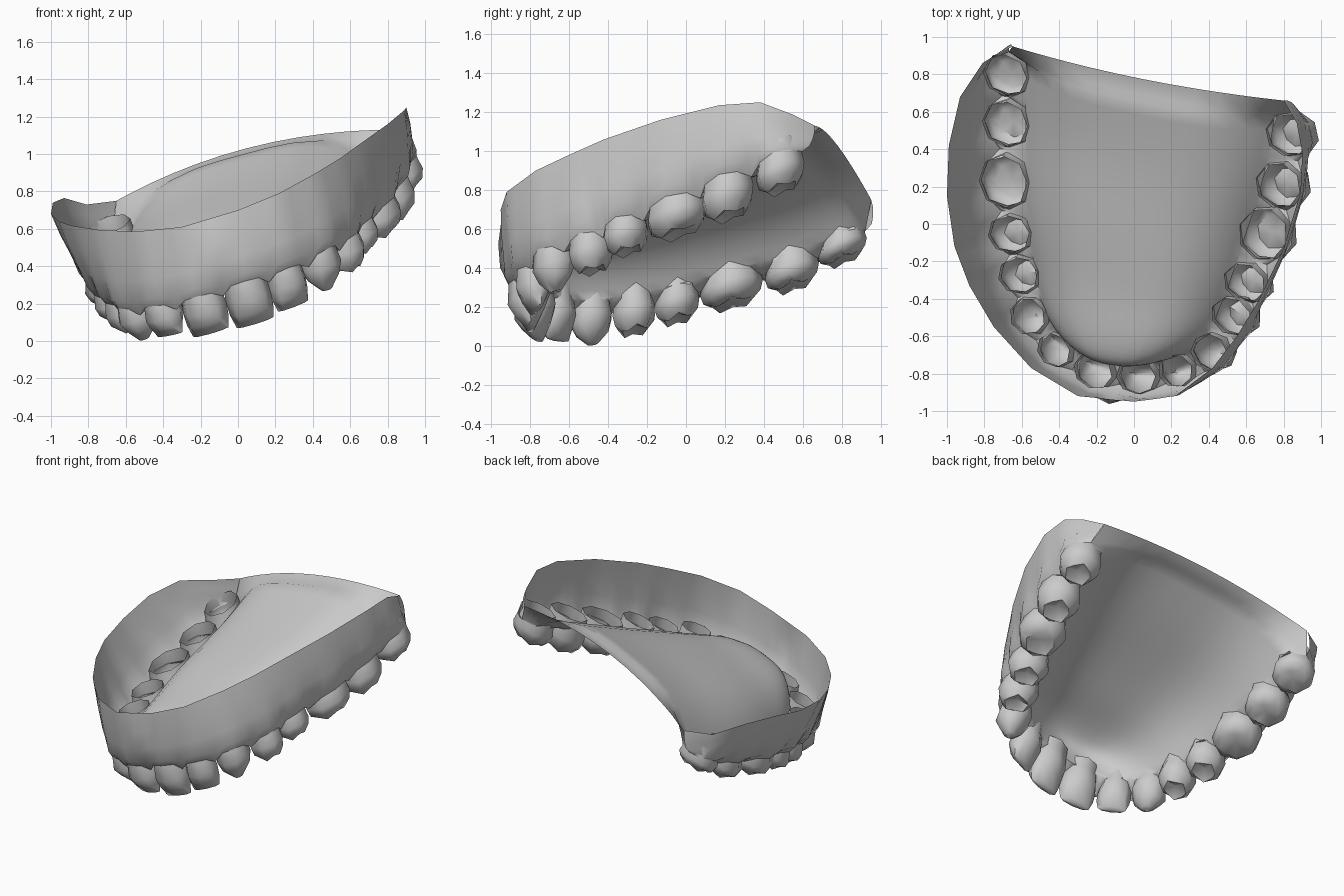
import bpy, bmesh
from math import sin, cos, pi, radians, exp
from mathutils import Vector as V

if "Cube" in bpy.data.objects:
    bpy.data.objects.remove(bpy.data.objects["Cube"])

UP = V((-.29, -.30, .91)).normalized()      # normal of the tilted bite plane
DOWN = V((.25, .06, -.95)).normalized()     # crown direction

# Eight tooth pairs as one arch, back left -> front -> back right: neck x, y, z, tip z
NECK = [(-.67, .80, .54, .44), (-.67, .54, .43, .30), (-.68, .23, .35, .21), (-.65, -.05, .27, .13),
        (-.60, -.27, .23, .07), (-.55, -.49, .20, .015), (-.41, -.67, .21, .03), (-.20, -.78, .26, .04),
        (.03, -.81, .335, .09), (.24, -.78, .395, .18), (.42, -.68, .485, .28), (.54, -.49, .55, .38),
        (.61, -.31, .63, .48), (.71, -.05, .73, .57), (.79, .21, .84, .66), (.84, .48, .95, .80)]
# Kind, half width, half depth for one side
KIND = [('molar', .13, .135), ('molar', .14, .14), ('molar', .16, .15), ('molar', .115, .13),
        ('molar', .11, .125), ('canine', .11, .11), ('incisor', .105, .10), ('incisor', .12, .11)]
KIND = KIND + KIND[::-1]

# Upper edge of the outer gum wall, same order, two extra points at each end
EDGE = [V(p) for p in [
    (-.65, .95, .75), (-.81, .86, .73), (-.93, .68, .765), (-.99, .42, .74), (-1, .15, .68),
    (-.96, -.12, .64), (-.88, -.33, .615), (-.75, -.55, .595), (-.55, -.77, .585), (-.30, -.92, .61),
    (0, -.95, .70), (.22, -.92, .79), (.42, -.77, .90), (.55, -.60, .98), (.66, -.42, 1.06),
    (.80, -.13, 1.16), (.89, .17, 1.235), (.90, .38, 1.25), (.87, .54, 1.19), (.80, .66, 1.13)]]


def edge_at(u):
    i = min(int(u), len(EDGE) - 2)
    return EDGE[i].lerp(EDGE[i + 1], u - i)


def smoothed(pts, passes=6):
    for _ in range(passes):
        pts = [pts[0]] + [(a + b * 2 + c) / 4 for a, b, c in zip(pts, pts[1:], pts[2:])] + [pts[-1]]
    return pts


def finish(bm, name, angle):
    bmesh.ops.remove_doubles(bm, verts=bm.verts, dist=.002)
    bmesh.ops.recalc_face_normals(bm, faces=bm.faces)
    me = bpy.data.meshes.new(name)
    bm.to_mesh(me)
    bm.free()
    ob = bpy.data.objects.new(name, me)
    bpy.context.collection.objects.link(ob)
    bpy.ops.object.select_all(action='DESELECT')
    ob.select_set(True)
    bpy.context.view_layer.objects.active = ob
    bpy.ops.object.shade_smooth_by_angle(angle=radians(angle))


def loft(bm, rows, closed=False):
    grid = [[bm.verts.new(p) for p in r] for r in rows]
    for a, b in zip(grid, grid[1:]):
        for k in range(len(a) if closed else len(a) - 1):
            m = (k + 1) % len(a)
            bm.faces.new((a[k], a[m], b[m], b[k]))
    return grid


# Local frames along the arch
C = [V(p[:3]) for p in NECK]
N = len(C)
T = [(C[min(i + 1, N - 1)] - C[max(i - 1, 0)]).normalized() for i in range(N)]
OUT = [t.cross(UP).normalized() for t in T]


def ring_pt(i, deg, st=1, so=1, h=0):
    _, w, d = KIND[i]
    a = radians(deg)
    return C[i] + T[i] * (sin(a) * w * st) + OUT[i] * (cos(a) * d * so) + DOWN * h


# Teeth: open cups with a rim, neck, belly and biting surface
for i in range(N):
    kind = KIND[i][0]
    H = (NECK[i][2] - NECK[i][3]) * .97
    rings = [(.92, .9, -.085), (.96, .95, 0), (1.04, 1.05, H * .4)]
    if kind == 'molar':
        rings += [(.95, .93, H * .75), (.62, .62, H)]
    elif kind == 'canine':
        rings += [(.85, .7, H * .75), (.28, .25, H * 1.08)]
    else:
        rings += [(1, .7, H * .72), (.85, .24, H * 1.03)]
    rows = []
    for k, (st, so, h) in enumerate(rings):
        row = []
        for s in range(8):
            cusp = (.014 if s % 2 else -.008) if kind == 'molar' and k == 4 else 0
            row.append(ring_pt(i, s * 45, st, so, h + cusp))
        rows.append(row)
    bm = bmesh.new()
    last = loft(bm, rows, True)[-1]
    pit = bm.verts.new(ring_pt(i, 0, 0, 0, H * (.8 if kind == 'molar' else 1.06)))
    for s in range(8):
        bm.faces.new((last[s], last[(s + 1) % 8], pit))
    finish(bm, f"tooth_{i + 1:02d}", 60)

# Gum line on the outer and inner side of the teeth, meeting between neighbours
back_l, back_r = ring_pt(0, -90), ring_pt(N - 1, 90)
outer, inner = [(back_l, 0, -T[0])], []
for i in range(N):
    for a in (-45, 0, 45):
        u = i + 2 + a / 180
        u = 1 if (i == 0 and a < 0) else 18 if (i == N - 1 and a > 0) else u
        outer.append((ring_pt(i, a, .94, .94, -.015 if a == 0 else 0), u, OUT[i]))
        inner.append(ring_pt(i, 180 - a, .94, .94, -.01 if a == 0 else 0))
    if i < N - 1:
        gap = (ring_pt(i, 90) + ring_pt(i + 1, -90)) / 2
        o = (OUT[i] + OUT[i + 1]).normalized()
        outer.append((gap + o * .05 + DOWN * .04, i + 2.5, o))
        inner.append(gap - o * .03 + DOWN * .02)
outer.append((back_r, 19, T[-1]))

gum = bmesh.new()

# Outer gum wall, with a small fold at the midline
soft = smoothed([p for p, _, _ in outer])
rows = [[] for _ in range(5)]
for (p, u, o), q in zip(outer, soft):
    e = edge_at(u)
    fold = .03 if abs(u - 9.5) < .01 else 0
    for r, (s, push) in zip(rows, ((0, 0), (.14, .03), (.4, .03 + fold), (.7, .02 + fold), (1, 0))):
        base = p if s == 0 else (p + q) / 2 if s < .2 else q
        r.append(base.lerp(e, s) + o * push)
loft(gum, rows)

# Palate: arched rows spanning left to right, back edge first
half = len(inner) // 2
soft = smoothed(inner, 10)
M = len(inner) - 1
spans = [(EDGE[0], EDGE[-1], EDGE[0], EDGE[-1], .10, 2), (back_l, back_r, back_l, back_r, .22, 3)]
for k in range(half + 1):
    a, b = soft[k], soft[M - k]
    spans.append((inner[k], inner[M - k], a, b, .25 * (1 - exp(-(a - b).length / .45)), 3.4))
rows = []
for p, q, a, b, h, e in spans:
    row = [p]
    for c in range(1, 16):
        x = -cos(pi * c / 16)
        row.append(a.lerp(b, (x + 1) / 2) + UP * (h * (1 - abs(x) ** e)))
    rows.append(row + [q])
loft(gum, rows)

# Webs joining outer and inner gum between the teeth
for i in range(N - 1):
    p, q = outer[4 * i + 4][0], inner[4 * i + 3]
    pts = (p, outer[4 * i + 5][0], ring_pt(i + 1, -90, .85), inner[4 * i + 4], q,
           inner[4 * i + 2], ring_pt(i, 90, .85), outer[4 * i + 3][0])
    vs = [gum.verts.new(x) for x in pts]
    mid = gum.verts.new((p + q) / 2)
    for k in range(8):
        gum.faces.new((vs[k], vs[(k + 1) % 8], mid))
finish(gum, "gum_and_palate", 60)
